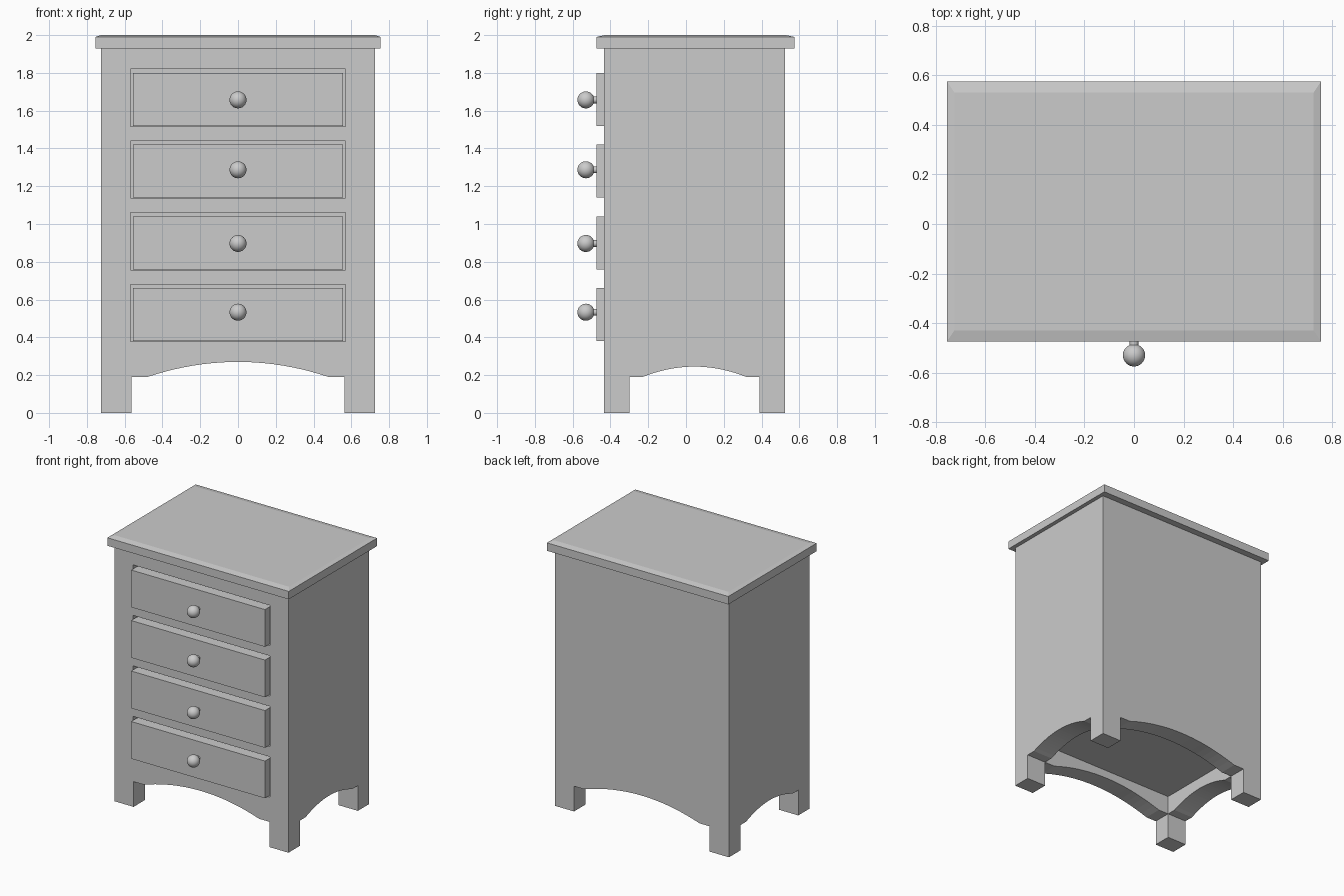
import bpy, bmesh
from math import pi
from mathutils import Vector

if "Cube" in bpy.data.objects:
    bpy.data.objects.remove(bpy.data.objects["Cube"])


def new_object(name, bm):
    bmesh.ops.recalc_face_normals(bm, faces=bm.faces)
    mesh = bpy.data.meshes.new(name)
    bm.to_mesh(mesh)
    bm.free()
    ob = bpy.data.objects.new(name, mesh)
    bpy.context.scene.collection.objects.link(ob)
    return ob


def box(name, lo, hi):
    bm = bmesh.new()
    bmesh.ops.create_cube(bm, size=1)
    for v in bm.verts:
        v.co = Vector([h if c > 0 else l for c, l, h in zip(v.co, lo, hi)])
    return new_object(name, bm)


def arch(name, axis, centre, gap, half, rise, steps=20):
    """Prism with a shallow arch on top, running right through along y or x."""
    pts = [(-gap, -0.1), (-gap, 0.19)]
    for i in range(steps + 1):
        t = -1 + 2 * i / steps
        pts.append((t * half, 0.19 + rise * (1 - t * t)))
    pts += [(gap, 0.19), (gap, -0.1)]
    bm = bmesh.new()
    if axis == 'y':
        verts = [bm.verts.new((centre + u, -1, z)) for u, z in pts]
        depth = Vector((0, 2, 0))
    else:
        verts = [bm.verts.new((-1, centre + u, z)) for u, z in pts]
        depth = Vector((2, 0, 0))
    face = bm.faces.new(verts)
    ext = bmesh.ops.extrude_face_region(bm, geom=[face], use_keep_orig=True)
    moved = [g for g in ext['geom'] if isinstance(g, bmesh.types.BMVert)]
    bmesh.ops.translate(bm, verts=moved, vec=depth)
    return new_object(name, bm)


def cut(target, cutter):
    cutter.hide_render = True
    cutter.hide_set(True)
    mod = target.modifiers.new(cutter.name, 'BOOLEAN')
    mod.operation = 'DIFFERENCE'
    mod.solver = 'EXACT'
    mod.object = cutter


# Cabinet body with arched aprons, legs and hollow underside
body = box("cabinet_body", (-0.725, -0.435, 0), (0.725, 0.525, 1.93))
cut(body, box("underside_cutter", (-0.565, -0.30, -0.1), (0.565, 0.39, 0.33)))
cut(body, arch("front_arch_cutter", 'y', 0, 0.565, 0.48, 0.08))
cut(body, arch("side_arch_cutter", 'x', 0.045, 0.345, 0.275, 0.055))

# Table top with a very shallow chamfer
top = box("top_board", (-0.755, -0.475, 1.93), (0.755, 0.575, 1.99))
bm = bmesh.new()
bm.from_mesh(top.data)
upper = max(bm.faces, key=lambda f: f.calc_center_median().z)
cap = bmesh.ops.extrude_face_region(bm, geom=[upper])
bmesh.ops.delete(bm, geom=[upper], context='FACES_ONLY')
for v in (g for g in cap['geom'] if isinstance(g, bmesh.types.BMVert)):
    v.co.x *= 0.725 / 0.755
    v.co.y = 0.05 + (v.co.y - 0.05) * 0.48 / 0.525
    v.co.z = 2.0
bmesh.ops.recalc_face_normals(bm, faces=bm.faces)
bm.to_mesh(top.data)
bm.free()


def knob(name, z):
    bpy.ops.mesh.primitive_uv_sphere_add(segments=24, ring_count=16, radius=0.045,
                                         location=(0, -0.53, z), rotation=(pi / 2, 0, 0))
    ball = bpy.context.object
    ball.name = name
    bpy.ops.object.shade_smooth_by_angle()
    bpy.ops.mesh.primitive_cylinder_add(vertices=24, radius=0.018, depth=0.05,
                                        location=(0, -0.475, z), rotation=(pi / 2, 0, 0))
    bpy.context.object.name = name + "_neck"
    bpy.ops.object.shade_smooth_by_angle()


# Drawers in their openings, each with a knob
for i, (z, kz) in enumerate([(0.38, 0.533), (0.76, 0.897), (1.14, 1.287), (1.52, 1.657)], 1):
    cut(body, box(f"opening_cutter_{i}", (-0.57, -0.6, z - 0.003), (0.57, -0.31, z + 0.30)))
    box(f"drawer_{i}", (-0.557, -0.475, z), (0.557, -0.315, z + 0.28))
    knob(f"knob_{i}", kz)
